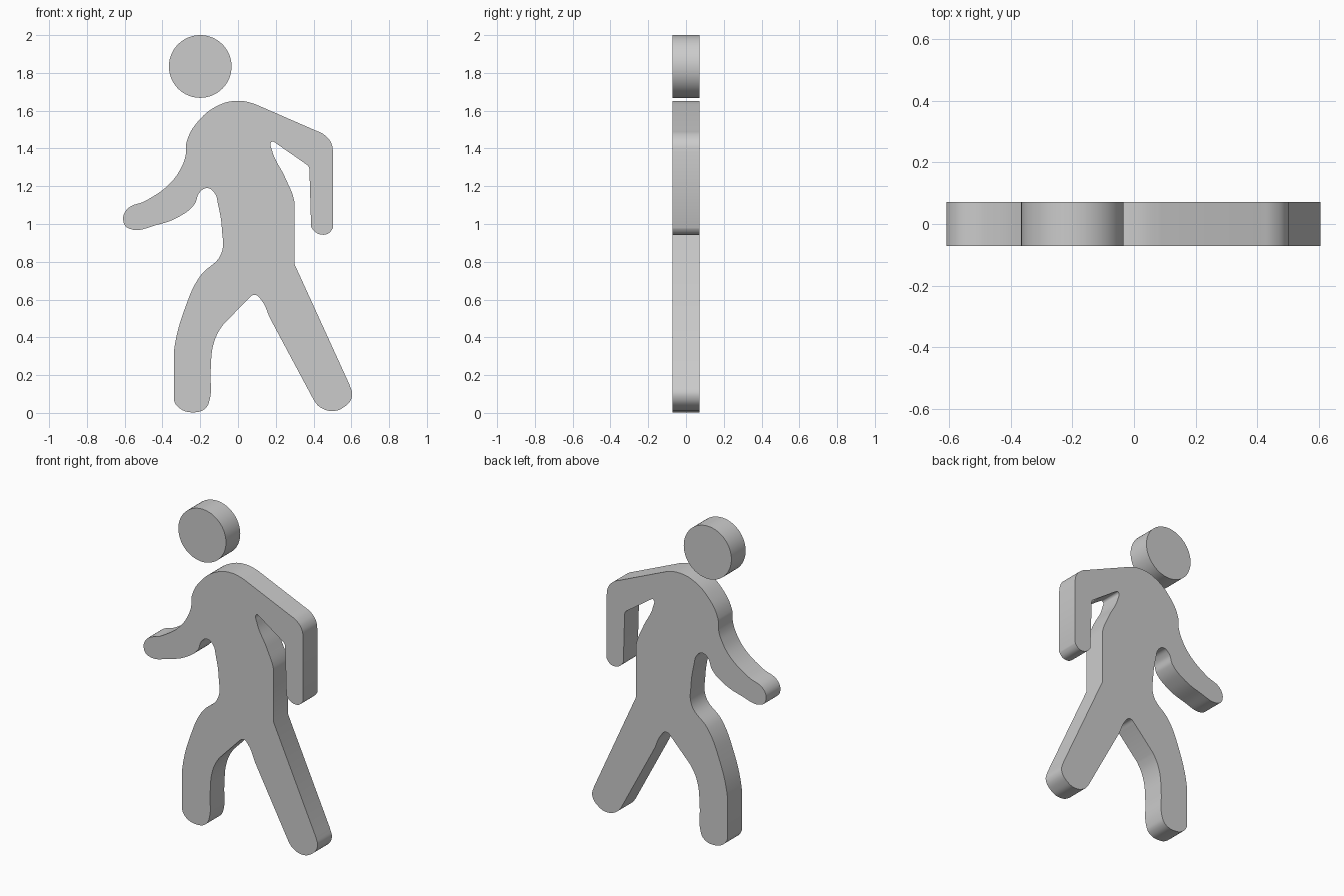
import bpy
import math

HALF_DEPTH = 0.071

if "Cube" in bpy.data.objects:
    bpy.data.objects.remove(bpy.data.objects["Cube"], do_unlink=True)

# One plain grey for the whole figure
grey = bpy.data.materials.new("plain grey")
grey.use_nodes = True
colour = (0.6, 0.6, 0.6, 1)
grey.diffuse_color = colour
grey.node_tree.nodes["Principled BSDF"].inputs["Base Color"].default_value = colour

# Outline, clockwise from the front: each run is a curve, runs are joined by straight lines
shoulders = [(-.272, 1.435), (-.21, 1.545), (-.1, 1.63), (0, 1.652), (.09, 1.635)]
left_elbow = [(.4, 1.5), (.46, 1.47), (.493, 1.43), (.503, 1.38)]
left_hand = [(.503, .98), (.455, .943), (.387, .985)]
inner_elbow = [(.378, 1.29), (.37, 1.31)]
left_armpit = [(.205, 1.425), (.178, 1.435), (.18, 1.39), (.25, 1.245), (.298, 1.12)]
left_hip = [(.298, .79)]
left_foot = [(.59, .15), (.603, .085), (.56, .03), (.5, .01), (.435, .03), (.4, .07)]
crotch = [(.17, .5), (.125, .595), (.088, .625), (.05, .6)]
right_knee_back = [(-.08, .465), (-.128, .37), (-.145, .22), (-.15, .07)]
right_foot = [(-.15, .07), (-.175, .022), (-.24, .003), (-.31, .025), (-.34, .07)]
right_knee_front = [(-.34, .32), (-.275, .57), (-.2, .725), (-.09, .84)]
right_flank = [(-.09, .84), (-.085, .97), (-.105, 1.1), (-.125, 1.165), (-.165, 1.19),
               (-.205, 1.165)]
right_forearm = [(-.205, 1.165), (-.23, 1.105), (-.31, 1.04), (-.43, .995), (-.575, .975)]
right_hand = [(-.575, .975), (-.606, 1.01), (-.59, 1.075)]
right_upper_arm = [(-.59, 1.075), (-.485, 1.125), (-.36, 1.215), (-.3, 1.3), (-.277, 1.365),
                   (-.272, 1.435)]
outline = [shoulders, left_elbow, left_hand, inner_elbow, left_armpit, left_hip,
           left_foot, crotch, right_knee_back, right_foot, right_knee_front,
           right_flank, right_forearm, right_hand, right_upper_arm]


def knots(runs):
    """Flatten runs to [point, left handle, right handle], merging shared ends."""
    result = []
    for run in runs:
        for i, point in enumerate(run):
            left = 'AUTO' if i > 0 else 'VECTOR'
            right = 'AUTO' if i < len(run) - 1 else 'VECTOR'
            if result and result[-1][0] == point:
                result[-1][2] = right
                result[-1][1] = 'AUTO'
            else:
                result.append([point, left, right])
    if result[-1][0] == result[0][0]:
        result[0][1] = result.pop()[1]
    return result


def finish(obj):
    """Apply the colour and smooth the curved rim, keeping its edges sharp."""
    obj.data.materials.clear()
    obj.data.materials.append(grey)
    bpy.ops.object.select_all(action='DESELECT')
    obj.select_set(True)
    bpy.context.view_layer.objects.active = obj
    bpy.ops.object.shade_smooth_by_angle(angle=math.radians(30))


# Body: extruded outline standing upright
curve = bpy.data.curves.new("body", 'CURVE')
curve.dimensions = '2D'
curve.fill_mode = 'BOTH'
curve.extrude = HALF_DEPTH
curve.resolution_u = 8
points = knots(outline)
spline = curve.splines.new('BEZIER')
spline.bezier_points.add(len(points) - 1)
spline.use_cyclic_u = True
for knot, (point, left, right) in zip(spline.bezier_points, points):
    knot.co = (*point, 0)
    knot.handle_left_type = left
    knot.handle_right_type = right
body = bpy.data.objects.new("body", curve)
bpy.context.collection.objects.link(body)
body.rotation_euler.x = math.pi / 2
bpy.ops.object.select_all(action='DESELECT')
body.select_set(True)
bpy.context.view_layer.objects.active = body
bpy.ops.object.convert(target='MESH')
finish(bpy.context.object)

# Head: floating disc
bpy.ops.mesh.primitive_cylinder_add(vertices=64, radius=0.166, depth=2 * HALF_DEPTH,
                                    location=(-0.2, 0, 1.834),
                                    rotation=(math.pi / 2, 0, 0))
head = bpy.context.object
head.name = "head"
finish(head)
